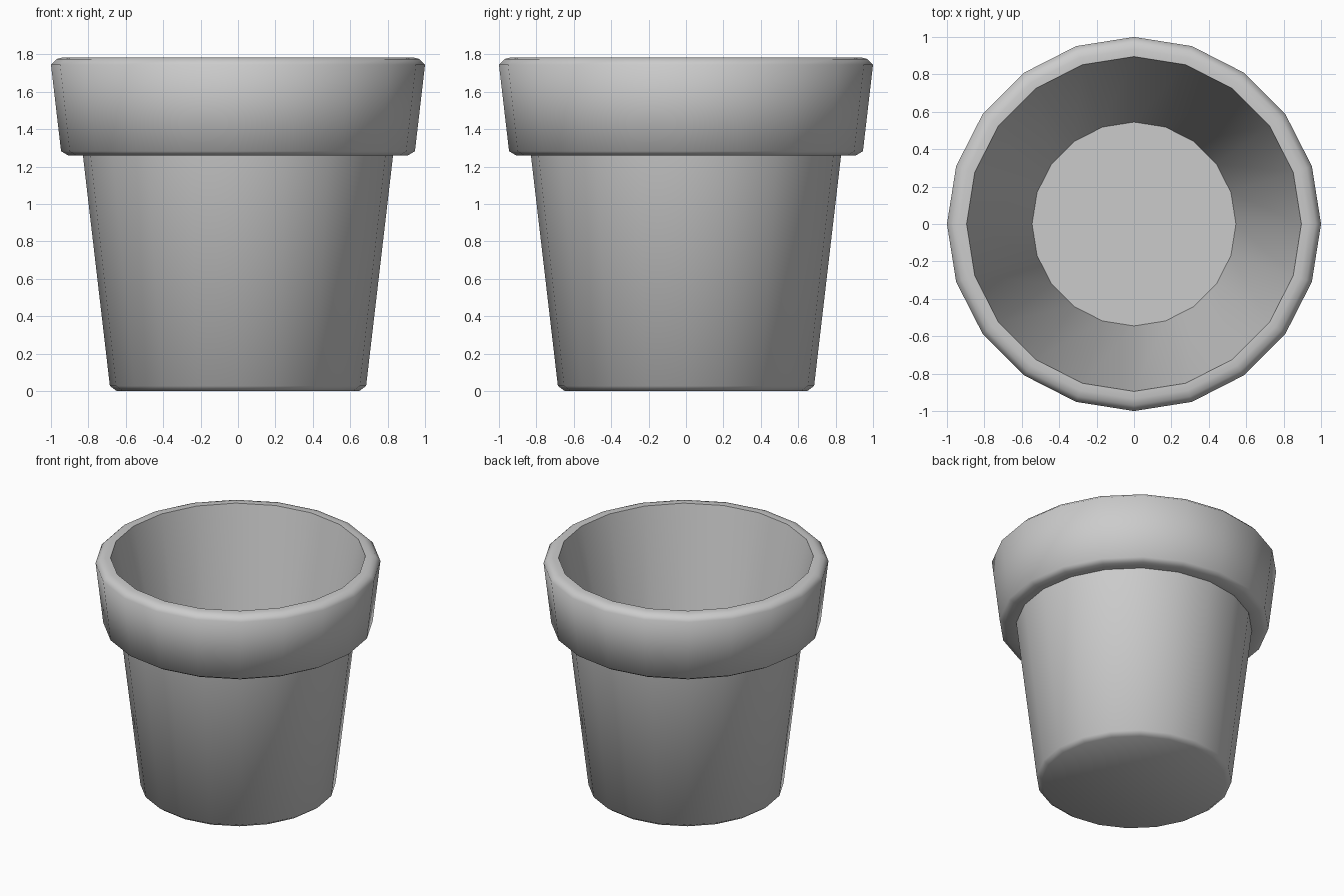
import bpy, bmesh, math

if "Cube" in bpy.data.objects:
    bpy.data.objects.remove(bpy.data.objects["Cube"])

SIDES = 20

# Half cross-section (radius, height): underside, wall, rim, inside, floor
PROFILE = [
    (0.648, 0.0), (0.685, 0.027), (0.829, 1.259),
    (0.907, 1.259), (0.946, 1.282), (1.0, 1.745),
    (0.97, 1.775), (0.935, 1.784), (0.895, 1.784),
    (0.545, 0.12),
]

# Lathe the profile into rings, joined by quads and capped at both ends
bm = bmesh.new()
rings = []
for r, z in PROFILE:
    rings.append([bm.verts.new((r * math.cos(2 * math.pi * i / SIDES),
                                r * math.sin(2 * math.pi * i / SIDES), z))
                  for i in range(SIDES)])
for low, high in zip(rings, rings[1:]):
    for i in range(SIDES):
        j = (i + 1) % SIDES
        bm.faces.new((low[i], low[j], high[j], high[i]))
bm.faces.new(rings[0][::-1])
bm.faces.new(rings[-1])
bmesh.ops.recalc_face_normals(bm, faces=bm.faces)

mesh = bpy.data.meshes.new("flower_pot")
bm.to_mesh(mesh)
bm.free()
pot = bpy.data.objects.new("flower_pot", mesh)
bpy.context.collection.objects.link(pot)

# Smooth walls and chamfers, sharp lip and floor edges
bpy.context.view_layer.objects.active = pot
pot.select_set(True)
bpy.ops.object.shade_smooth_by_angle(angle=math.radians(60))
